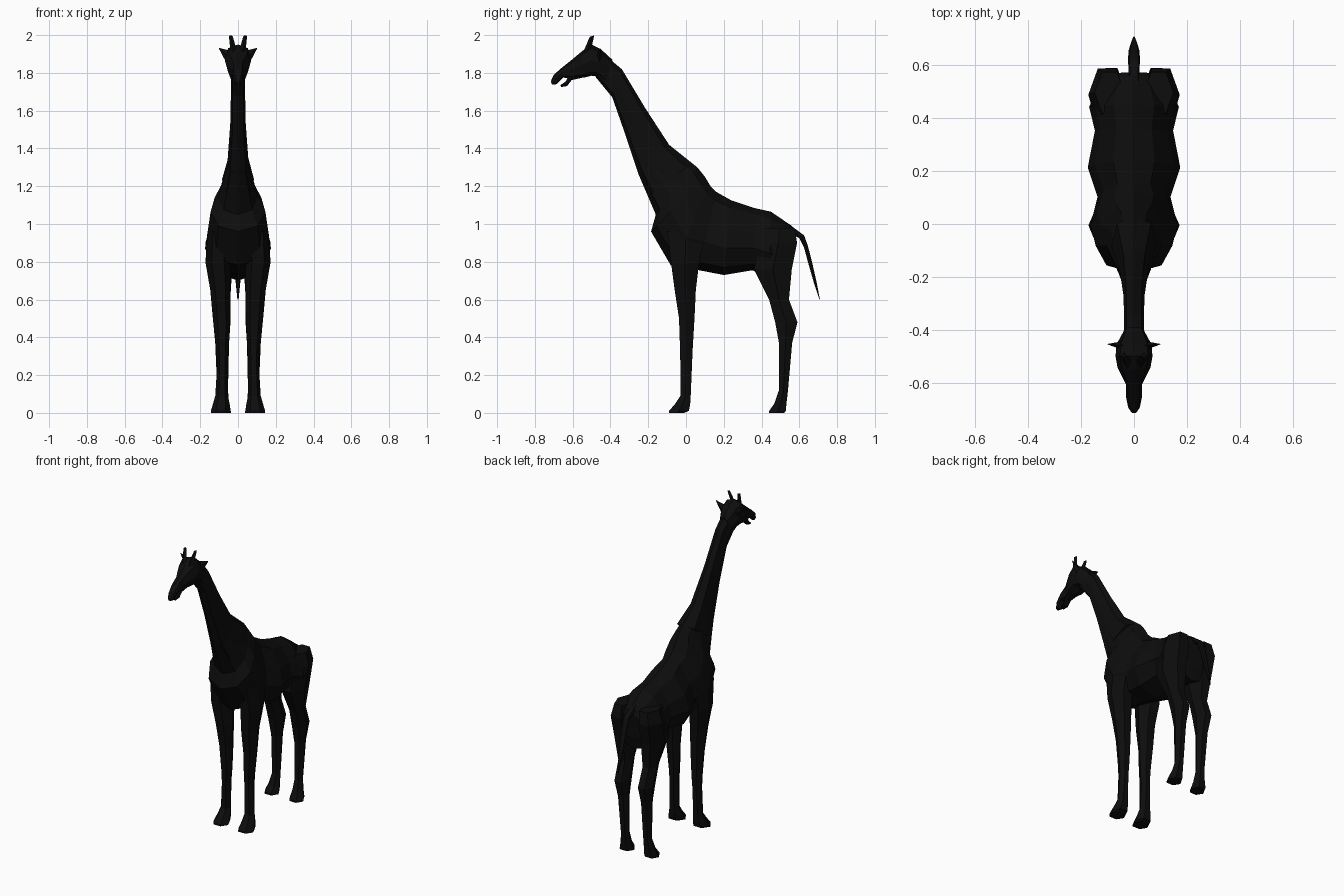
import bpy, bmesh, math
from mathutils import Vector

black = bpy.data.materials.new("near black")
black.diffuse_color = (0.004, 0.004, 0.004, 1)


def loft(name, rings):
    """Skin a list of equal-length rings and cap both ends."""
    bm = bmesh.new()
    loops = [[bm.verts.new(p) for p in ring] for ring in rings]
    n = len(loops[0])
    for a, b in zip(loops, loops[1:]):
        for i in range(n):
            j = (i + 1) % n
            bm.faces.new((a[i], a[j], b[j], b[i]))
    bm.faces.new(loops[0])
    bm.faces.new(loops[-1][::-1])
    bmesh.ops.recalc_face_normals(bm, faces=bm.faces)
    mesh = bpy.data.meshes.new(name)
    bm.to_mesh(mesh)
    bm.free()
    mesh.materials.append(black)
    ob = bpy.data.objects.new(name, mesh)
    bpy.context.collection.objects.link(ob)
    return ob


# Half cross-section: (fraction of half width, fraction of height)
HALF = [(0, 1), (0.45, 0.9), (0.85, 0.62), (1, 0.36), (0.72, 0.1), (0, 0)]
SLIM = [(0, 1), (0.75, 0.88), (1, 0.5), (0.75, 0.12), (0, 0)]


def spine_ring(ty, tz, by, bz, w, half):
    """Ring between a top and a bottom point on the centre plane."""
    pts = half + [(-x, t) for x, t in half[-2:0:-1]]
    return [Vector((x * w, by + (ty - by) * t, bz + (tz - bz) * t)) for x, t in pts]


def spine(name, rows, half):
    return loft(name, [spine_ring(*r, half) for r in rows])


def mirrored(name, rings):
    """Build a part on both sides."""
    for side, s in (("right", 1), ("left", -1)):
        loft(f"{name}_{side}", [[Vector((s * p[0], p[1], p[2])) for p in r] for r in rings])


def leg(name, rows):
    """Rows: z, front y, back y, inner x, outer x."""
    rings = []
    for z, y0, y1, x0, x1 in rows:
        cx, cy, rx, ry = (x0 + x1) / 2, (y0 + y1) / 2, (x1 - x0) / 2, (y1 - y0) / 2
        rings.append([(cx + rx * math.cos(k * math.pi / 3) / 0.93,
                       cy + ry * math.sin(k * math.pi / 3) / 0.866, z)
                      for k in range(6)])
    mirrored(name, rings)


# Neck: top y, top z, bottom y, bottom z, half width
spine("neck", [
    (-0.46, 1.92, -0.48, 1.78, 0.042),
    (-0.34, 1.82, -0.39, 1.67, 0.037),
    (-0.22, 1.62, -0.32, 1.47, 0.040),
    (-0.09, 1.42, -0.25, 1.26, 0.055),
    (0.03, 1.32, -0.20, 1.15, 0.085)], SLIM)

# Torso from shoulders to rump
spine("torso", [
    (-0.09, 1.42, -0.25, 1.26, 0.052),
    (0.06, 1.30, -0.16, 1.05, 0.105),
    (0.10, 1.25, -0.185, 0.96, 0.145),
    (0.13, 1.20, -0.08, 0.78, 0.165),
    (0.16, 1.17, 0.07, 0.755, 0.138),
    (0.24, 1.125, 0.20, 0.73, 0.175),
    (0.36, 1.085, 0.35, 0.755, 0.148),
    (0.45, 1.065, 0.44, 0.72, 0.17),
    (0.56, 0.99, 0.54, 0.70, 0.12),
    (0.575, 0.95, 0.56, 0.78, 0.09)], HALF)

# Head, upper muzzle and lower jaw
spine("head", [
    (-0.39, 1.87, -0.41, 1.72, 0.036),
    (-0.45, 1.925, -0.46, 1.78, 0.066),
    (-0.50, 1.95, -0.50, 1.785, 0.070),
    (-0.55, 1.915, -0.54, 1.775, 0.062),
    (-0.61, 1.865, -0.605, 1.77, 0.03),
    (-0.66, 1.825, -0.65, 1.775, 0.03),
    (-0.70, 1.79, -0.69, 1.737, 0.022),
    (-0.716, 1.755, -0.71, 1.74, 0.01)], SLIM)
spine("lower_jaw", [
    (-0.56, 1.80, -0.56, 1.772, 0.028),
    (-0.62, 1.785, -0.605, 1.762, 0.022),
    (-0.637, 1.755, -0.63, 1.73, 0.018),
    (-0.665, 1.735, -0.66, 1.725, 0.01)], SLIM)


def spike(name, base, tip, u, v, taper):
    b, t, u, v = Vector(base), Vector(tip), Vector(u), Vector(v)
    ring = [u, v, -u, -v]
    mirrored(name, [[b + d for d in ring], [t + d * taper for d in ring]])


# Horns and ears
spike("horn", (0.022, -0.525, 1.91), (0.038, -0.498, 1.995),
      (0.018, 0, 0), (0, 0.022, 0.008), 0.55)
spike("ear", (0.045, -0.46, 1.88), (0.10, -0.455, 1.93),
      (0.012, 0, -0.035), (0, 0.016, 0), 0.06)

# Front and hind legs
leg("front_leg", [
    (0.96, -0.10, 0.10, 0.06, 0.155),
    (0.80, -0.08, 0.07, 0.045, 0.168),
    (0.65, -0.06, 0.052, 0.042, 0.143),
    (0.50, -0.037, 0.045, 0.045, 0.130),
    (0.35, -0.032, 0.036, 0.05, 0.115),
    (0.26, -0.03, 0.032, 0.058, 0.108),
    (0.09, -0.03, 0.025, 0.055, 0.118),
    (0.045, -0.06, 0.022, 0.047, 0.130),
    (0.01, -0.09, 0.015, 0.042, 0.14),
    (0.0, -0.09, -0.01, 0.042, 0.14)])
leg("hind_leg", [
    (0.98, 0.42, 0.575, 0.04, 0.145),
    (0.90, 0.39, 0.588, 0.035, 0.168),
    (0.76, 0.36, 0.56, 0.035, 0.160),
    (0.60, 0.44, 0.545, 0.045, 0.132),
    (0.48, 0.472, 0.59, 0.043, 0.128),
    (0.37, 0.492, 0.562, 0.05, 0.118),
    (0.12, 0.492, 0.54, 0.055, 0.108),
    (0.05, 0.468, 0.532, 0.05, 0.122),
    (0.01, 0.44, 0.528, 0.045, 0.135),
    (0.0, 0.44, 0.52, 0.045, 0.135)])

# Tail
spine("tail", [
    (0.53, 1.01, 0.53, 0.96, 0.02),
    (0.625, 0.94, 0.60, 0.925, 0.022),
    (0.645, 0.885, 0.625, 0.875, 0.022),
    (0.667, 0.80, 0.648, 0.79, 0.020),
    (0.692, 0.69, 0.678, 0.685, 0.012),
    (0.709, 0.60, 0.706, 0.60, 0.003)], SLIM)
